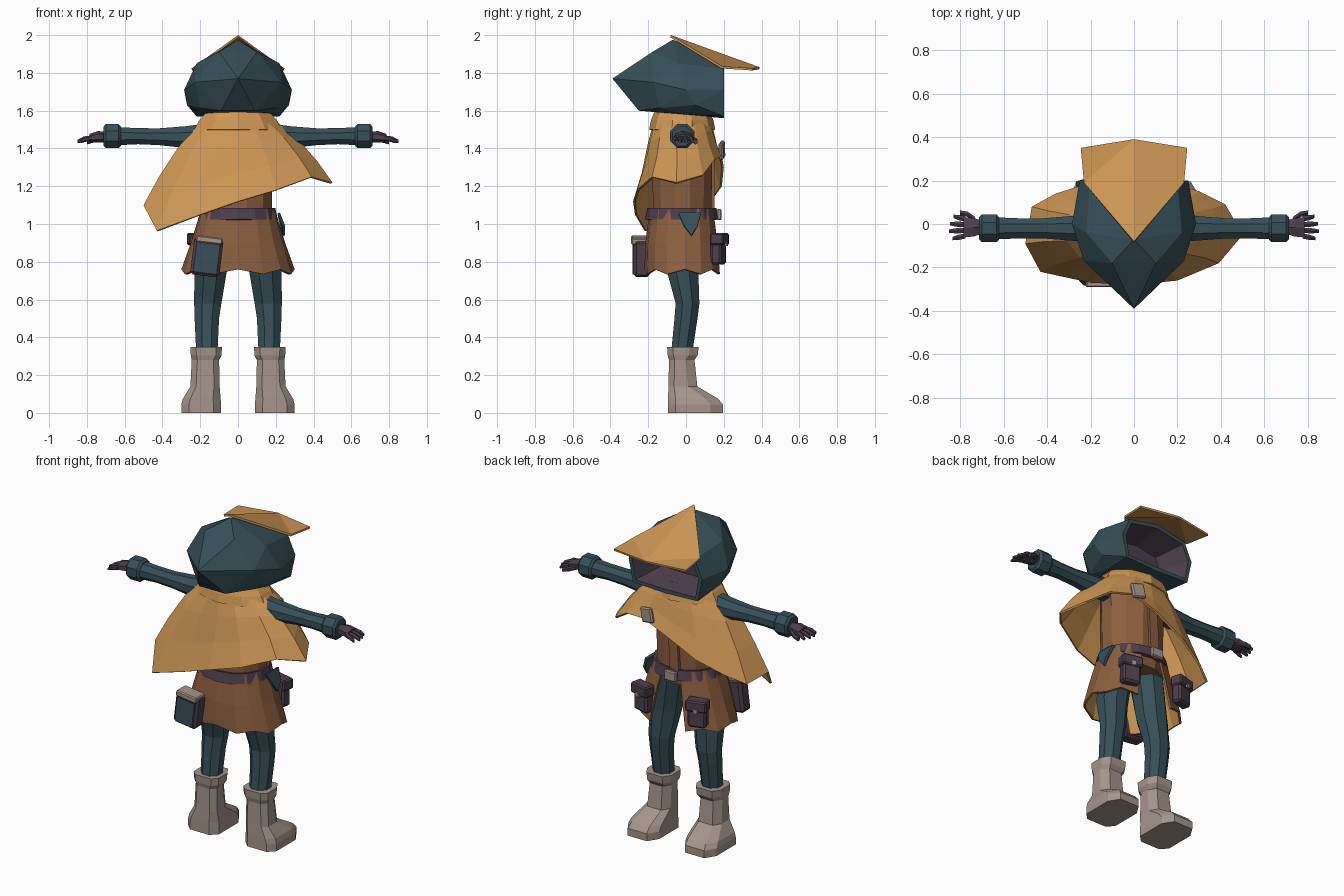
import bpy, bmesh
from math import sin, cos, pi, radians, atan2
from mathutils import Vector, Matrix

cube = bpy.data.objects.get("Cube")
if cube:
    bpy.data.objects.remove(cube)


def material(name, rgb):
    m = bpy.data.materials.new(name)
    m.use_nodes = True
    m.diffuse_color = (*rgb, 1)
    m.node_tree.nodes["Principled BSDF"].inputs["Base Color"].default_value = (*rgb, 1)
    return m


TEAL = material("dark teal cloth", (0.038, 0.08, 0.1))
ORANGE = material("ochre cloth", (0.62, 0.31, 0.09))
BROWN = material("brown cloth", (0.26, 0.115, 0.05))
BEIGE = material("pale leather", (0.38, 0.3, 0.26))
PURPLE = material("dark purple leather", (0.075, 0.05, 0.075))


def finish(name, bm, mats, fix=True):
    if fix:
        bmesh.ops.recalc_face_normals(bm, faces=bm.faces)
    me = bpy.data.meshes.new(name)
    bm.to_mesh(me)
    bm.free()
    for m in mats:
        me.materials.append(m)
    ob = bpy.data.objects.new(name, me)
    bpy.context.collection.objects.link(ob)
    return ob


def loft(name, rings, mats, closed=True, cap=True):
    """Skin a list of point rings."""
    bm = bmesh.new()
    vs = [[bm.verts.new(p) for p in r] for r in rings]
    n = len(vs[0])
    for a, b in zip(vs, vs[1:]):
        for i in range(n if closed else n - 1):
            j = (i + 1) % n
            bm.faces.new((a[i], a[j], b[j], b[i]))
    if cap:
        bm.faces.new(vs[0])
        bm.faces.new(vs[-1])
    return finish(name, bm, mats, fix=cap)


def oval_z(x, y, z, rx, ry, n=8):
    return [(x + rx * cos((i + .5) * 2 * pi / n), y + ry * sin((i + .5) * 2 * pi / n), z) for i in range(n)]


def oval_x(x, y, z, ry, rz, n=8):
    return [(x, y + ry * cos((i + .5) * 2 * pi / n), z + rz * sin((i + .5) * 2 * pi / n)) for i in range(n)]


def box(name, centre, size, mat, turn=0, tilt=0, bevel=0):
    bm = bmesh.new()
    bmesh.ops.create_cube(bm, size=1, matrix=Matrix.Diagonal((*size, 1)))
    if bevel:
        bmesh.ops.bevel(bm, geom=bm.edges[:], offset=bevel, segments=1, affect='EDGES')
    ob = finish(name, bm, [mat])
    ob.location = centre
    ob.rotation_euler = (0, radians(tilt), radians(turn))
    return ob


def thicken(ob, t, lining=0):
    mod = ob.modifiers.new("thickness", 'SOLIDIFY')
    mod.thickness = t
    mod.material_offset = lining


# Hood: faceted hull with a hollow face opening
half = [(0, -.39, 1.77), (0, -.07, 1.975), (.1, -.18, 1.91), (.22, -.04, 1.85), (.23, -.17, 1.75),
        (.285, 0, 1.71), (.27, .05, 1.63), (.2, -.14, 1.615), (.09, -.25, 1.6), (.2, 0, 1.58),
        (0, .2, 1.86), (.2, .2, 1.82), (.25, .2, 1.71), (.22, .2, 1.57), (0, .2, 1.56)]
bm = bmesh.new()
for x, y, z in half:
    for s in ((1, -1) if x else (1,)):
        bm.verts.new((s * x, y, z))
bmesh.ops.convex_hull(bm, input=bm.verts)
front = [f for f in bm.faces if all(v.co.y > .19 for v in f.verts)]
opening = bmesh.ops.dissolve_faces(bm, faces=front)["region"]
bmesh.ops.recalc_face_normals(bm, faces=bm.faces)
bmesh.ops.inset_region(bm, faces=opening, thickness=.025)
walls = bmesh.ops.extrude_face_region(bm, geom=opening)
back = [g for g in walls["geom"] if isinstance(g, bmesh.types.BMFace)]
bmesh.ops.delete(bm, geom=[f for f in opening if f.is_valid], context='FACES_ONLY')
mid = Vector((0, 0, 1.71))
for v in back[0].verts:
    v.co = mid + (v.co - mid) * .75
    v.co.y = .02
for f in bm.faces:
    rim = [v.co.y for v in f.verts]
    if f in back or any(v in back[0].verts for v in f.verts):
        f.material_index = 1
finish("hood", bm, [TEAL, PURPLE])

# Peaked visor over the face
bm = bmesh.new()
peak, tip = bm.verts.new((0, -.08, 2)), bm.verts.new((0, .39, 1.83))
for s in (1, -1):
    side, corner = bm.verts.new((s * .23, .19, 1.835)), bm.verts.new((s * .245, .35, 1.825))
    bm.faces.new((peak, side, tip))
    bm.faces.new((side, corner, tip))
thicken(finish("visor", bm, [ORANGE]), .012)

# Torso and front placket
loft("torso", [oval_z(0, -.02, z, rx, ry, 12) for z, rx, ry in
               ((.98, .18, .15), (1.08, .185, .16), (1.35, .19, .165), (1.5, .2, .15), (1.6, .14, .13))], [BROWN])
box("placket", (-.02, .142, 1.2), (.06, .02, .3), BROWN, tilt=3)

# Skirt: open at the front, lined
def skirt_ring(gap, rx, ry, cy, z, wave):
    pts = []
    for i in range(15):
        a = radians(90 + gap + (360 - 2 * gap) * i / 14)
        c, s = cos(a), sin(a)
        pts.append((rx * abs(c) ** .85 * (1 if c > 0 else -1),
                    cy + ry * abs(s) ** .85 * (1 if s > 0 else -1), z + wave * (i % 2)))
    return pts


skirt = loft("skirt", [skirt_ring(20, .3, .205, -.015, .735, .025), skirt_ring(18, .25, .195, -.02, .9, 0),
                       skirt_ring(14, .195, .17, -.022, 1.08, 0)], [BROWN, ORANGE], closed=False, cap=False)
thicken(skirt, .012, lining=1)

# Belt, buckle and side knot
thicken(loft("belt", [oval_z(0, -.022, z, r, r - .02, 14) for z, r in ((1.025, .215), (1.085, .203))],
             [PURPLE], cap=False), .02)
box("buckle", (-.02, .175, 1.05), (.08, .025, .06), BEIGE, bevel=.006)
bm = bmesh.new()
bm.faces.new([bm.verts.new(p) for p in ((.222, -.04, 1.06), (.222, .08, 1.06), (.25, .06, .99),
                                        (.25, .03, .94), (.25, -.01, .99))])
thicken(finish("belt_scarf", bm, [TEAL]), .015)

# Front pouches with flap and stud
for x, turn in ((.17, -14), (-.2, 16)):
    rot = Matrix.Rotation(radians(turn), 4, 'Z')
    def at(dy, dz):
        return Vector((x, .17, .87 + dz)) + rot @ Vector((0, dy, 0))
    box("pouch", at(0, -.01), (.11, .06, .15), PURPLE, turn, bevel=.012)
    box("pouch_flap", at(.006, .05), (.125, .075, .065), PURPLE, turn, bevel=.008)
    box("pouch_stud", at(.044, .025), (.025, .012, .025), BEIGE, turn)

# Large rear pocket with panel and pale lid
box("rear_pocket", (-.165, -.235, .825), (.155, .085, .2), PURPLE, tilt=7, bevel=.015)
box("rear_pocket_panel", (-.165, -.278, .815), (.115, .009, .15), TEAL, tilt=7)
box("rear_pocket_lid", (-.152, -.245, .915), (.14, .09, .035), BEIGE, tilt=7, bevel=.006)

# Lopsided cape: hem points, a middle ring and the neckline
hem = [Vector(p) for p in (
    (.5, -.05, 1.22), (.42, .09, 1.26), (.3, .15, 1.34), (.16, .19, 1.36), (0, .2, 1.3), (-.2, .19, 1.2),
    (-.36, .14, 1.13), (-.47, .08, 1.08), (-.5, -.09, 1.1), (-.43, -.22, .965), (-.2, -.27, 1.05),
    (0, -.28, 1.12), (.2, -.26, 1.18), (.39, -.18, 1.25))]
neck = []
for p in hem:
    a = atan2(p.y * 2, p.x)
    neck.append(Vector((.2 * cos(a), -.02 + .15 * sin(a), 1.55)))


def cape_ring(t, wide, deep):
    ring = [n.lerp(h, t) for n, h in zip(neck, hem)]
    return [(p.x * wide, p.y * deep, p.z) for p in ring]


thicken(loft("cape", [hem, cape_ring(.65, 1.06, .97), cape_ring(.3, 1.1, 1), neck], [ORANGE], cap=False), .012)
thicken(loft("collar", [oval_z(0, -.02, z + .0, rx, ry, 10) for z, rx, ry in
                        ((1.5, .245, .175), (1.55, .215, .165), (1.6, .17, .145))], [ORANGE], cap=False), .012)
box("cape_clasp", (.13, .19, 1.39), (.085, .025, .09), BEIGE, turn=-8, tilt=12, bevel=.008)


def boot_ring(s, z, x0, x1, y0, y1, c):
    pts = [(x0 + c, y0), (x1 - c, y0), (x1, y0 + c), (x1, y1 - c * 1.6), (x1 - c, y1),
           (x0 + c, y1), (x0, y1 - c * 1.6), (x0, y0 + c)]
    return [(s * x, y, z) for x, y in pts]


for s, side in ((1, "left"), (-1, "right")):
    # Sleeve and cuff
    loft(side + "_sleeve", [oval_x(s * x, -.02, z, ry, rz) for x, z, ry, rz in
                            ((.15, 1.47, .07, .07), (.28, 1.46, .062, .062), (.42, 1.462, .05, .048),
                             (.53, 1.465, .05, .046), (.64, 1.465, .055, .052))], [TEAL])
    loft(side + "_cuff", [oval_x(s * x, -.02, 1.465, r, r) for x, r in
                          ((.62, .055), (.632, .069), (.7, .069), (.712, .055))], [TEAL])
    # Hand: palm, four fingers and a thumb
    loft(side + "_palm", [oval_x(s * x, -.015, z, ry, rz, 6) for x, z, ry, rz in
                          ((.7, 1.46, .035, .028), (.74, 1.462, .05, .03), (.785, 1.455, .052, .022))], [PURPLE])
    for k, length in enumerate((.06, .075, .07, .055)):
        y, fan = -.055 + .026 * k, (k - 1.5) * .008
        loft(side + "_finger", [oval_x(s * (.775 + length * t), y + fan * t, 1.455 - .018 * t * t, r, r, 6)
                                for t, r in ((0, .014), (.55, .014), (1, .009))], [PURPLE])
    loft(side + "_thumb", [oval_x(s * x, y, z, .014, .014, 6) for x, y, z in
                           ((.73, .02, 1.455), (.765, .045, 1.445), (.8, .05, 1.435))], [PURPLE])
    # Leg
    loft(side + "_leg", [oval_z(s * x, y, z, rx, ry) for z, x, y, rx, ry in
                         ((1.02, .1, -.02, .09, .11), (.75, .145, -.018, .093, .09), (.58, .16, .008, .078, .068),
                          (.5, .165, 0, .07, .066), (.3, .165, -.025, .06, .06))], [TEAL])
    # Boot
    loft(side + "_boot", [boot_ring(s, *r) for r in (
        (0, .09, .3, -.095, .195, .04), (.045, .09, .3, -.095, .195, .04), (.075, .092, .292, -.095, .17, .04),
        (.14, .097, .252, -.093, .06, .03), (.28, .1, .245, -.09, .045, .03), (.305, .087, .25, -.097, .062, .03),
        (.35, .085, .252, -.1, .067, .03))], [BEIGE])
